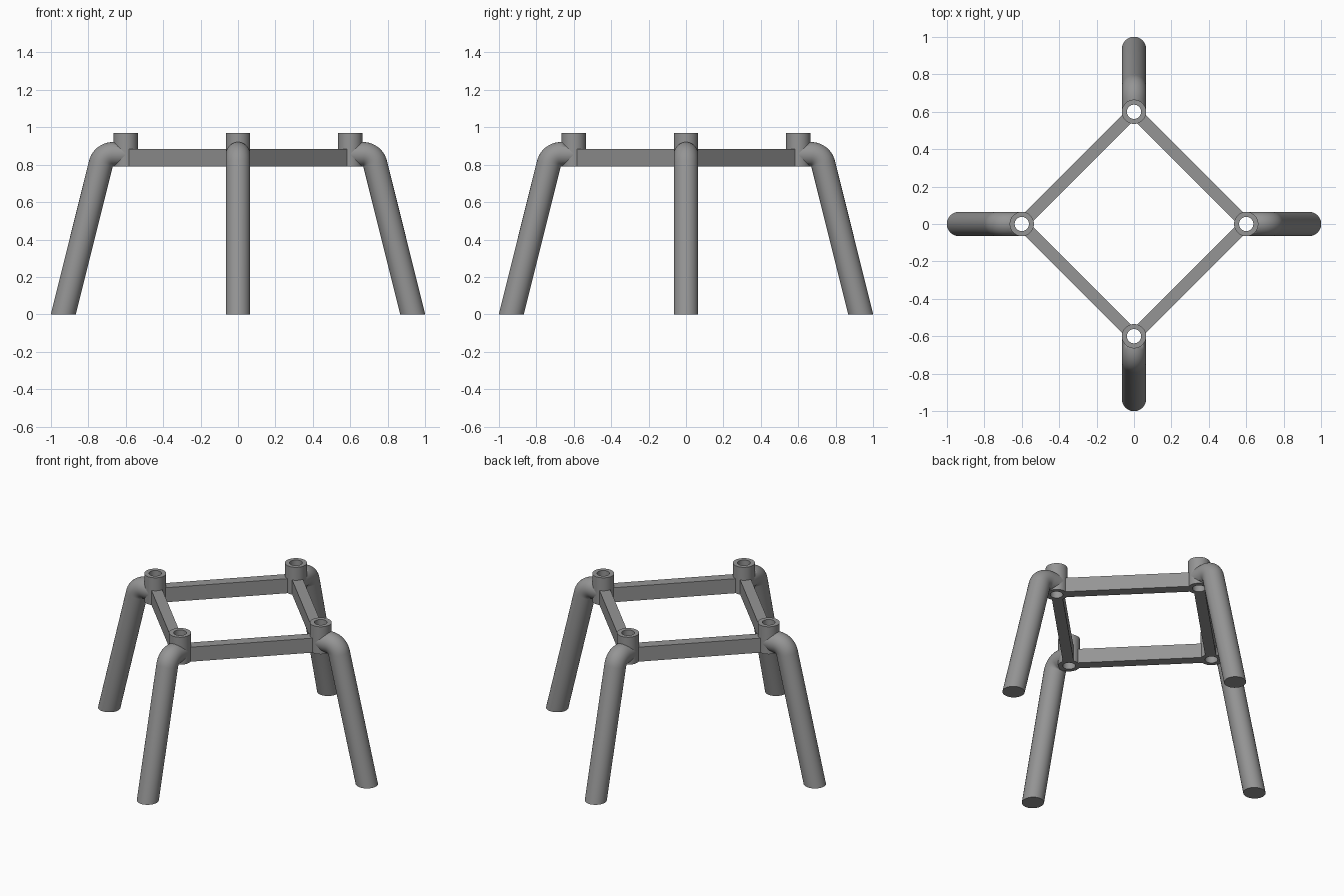
import bpy, bmesh, math
from mathutils import Vector, Matrix

if "Cube" in bpy.data.objects:
    bpy.data.objects.remove(bpy.data.objects["Cube"])

R = 0.065          # tube and socket radius
HOLE = 0.038       # socket bore radius
POST = 0.6         # distance of each socket from the centre
BASE, TOP = 0.79, 0.97
TILT = math.radians(14)
SIDES = 48

grey = bpy.data.materials.new("grey")
grey.diffuse_color = (0.30, 0.30, 0.30, 1)
grey.use_nodes = True
grey.node_tree.nodes["Principled BSDF"].inputs["Base Color"].default_value = grey.diffuse_color


def finish(name, bm, matrix):
    bmesh.ops.recalc_face_normals(bm, faces=bm.faces[:])
    bm.transform(matrix)
    mesh = bpy.data.meshes.new(name)
    bm.to_mesh(mesh)
    bm.free()
    mesh.materials.append(grey)
    ob = bpy.data.objects.new(name, mesh)
    bpy.context.collection.objects.link(ob)
    bpy.ops.object.select_all(action='DESELECT')
    ob.select_set(True)
    bpy.context.view_layer.objects.active = ob
    bpy.ops.object.shade_smooth_by_angle(angle=math.radians(35))
    return ob


def skin(bm, rings, closed=False):
    """Bridge rings of points with quads; cap the ends unless closed."""
    rows = [[bm.verts.new(p) for p in ring] for ring in rings]
    pairs = list(zip(rows, rows[1:])) + ([(rows[-1], rows[0])] if closed else [])
    for a, b in pairs:
        for i in range(SIDES):
            j = (i + 1) % SIDES
            bm.faces.new((a[i], a[j], b[j], b[i]))
    if not closed:
        bm.faces.new(rows[0])
        bm.faces.new(rows[-1])


def circle(r, z):
    return [Vector((POST + r * math.cos(a), r * math.sin(a), z))
            for a in (math.tau * i / SIDES for i in range(SIDES))]


def leg(matrix):
    """Tube leaving the socket level, bending tightly, then splaying to the floor."""
    bm = bmesh.new()
    pivot = Vector((0.669, 0, BASE))
    bend = R + 0.001

    def ring(angle):
        out = Vector((math.sin(angle), 0, math.cos(angle)))
        mid = pivot + out * bend
        return [mid + out * R * math.cos(a) + Vector((0, R * math.sin(a), 0))
                for a in (math.tau * i / SIDES for i in range(SIDES))]

    end = math.pi / 2 - TILT
    start = [Vector((POST, p.y, p.z)) for p in ring(0)]
    arc = [ring(end * k / 12) for k in range(13)]
    down = Vector((math.sin(TILT), 0, -math.cos(TILT)))
    foot = [p + down * (p.z / math.cos(TILT)) for p in arc[-1]]
    skin(bm, [start] + arc + [foot])
    return finish("leg", bm, matrix)


def socket(matrix):
    bm = bmesh.new()
    skin(bm, [circle(R, BASE), circle(R, TOP), circle(HOLE, TOP), circle(HOLE, BASE)], True)
    return finish("socket", bm, matrix)


def bore_cutter(matrix):
    bm = bmesh.new()
    skin(bm, [circle(0.05, 0.6), circle(0.05, 1.2)])
    ob = finish("bore_cutter", bm, matrix)
    ob.hide_render = True
    ob.hide_set(True)
    return ob


def rail(matrix):
    """Flat bar between neighbouring sockets, ending inside their walls."""
    bm = bmesh.new()
    bmesh.ops.create_cube(bm, size=1)
    length = POST * math.sqrt(2) - 2 * 0.046
    bm.transform(Matrix.Translation((POST / 2, POST / 2, (BASE + 0.885) / 2))
                 @ Matrix.Rotation(math.radians(135), 4, 'Z')
                 @ Matrix.Diagonal((length, 0.065, 0.885 - BASE, 1)))
    return finish("rail", bm, matrix)


# Four identical corners around the centre
for k in range(4):
    turn = Matrix.Rotation(math.pi / 2 * k, 4, 'Z')
    tube = leg(turn)
    cut = tube.modifiers.new("bore", 'BOOLEAN')
    cut.operation = 'DIFFERENCE'
    cut.solver = 'EXACT'
    cut.object = bore_cutter(turn)
    socket(turn)
    rail(turn)
